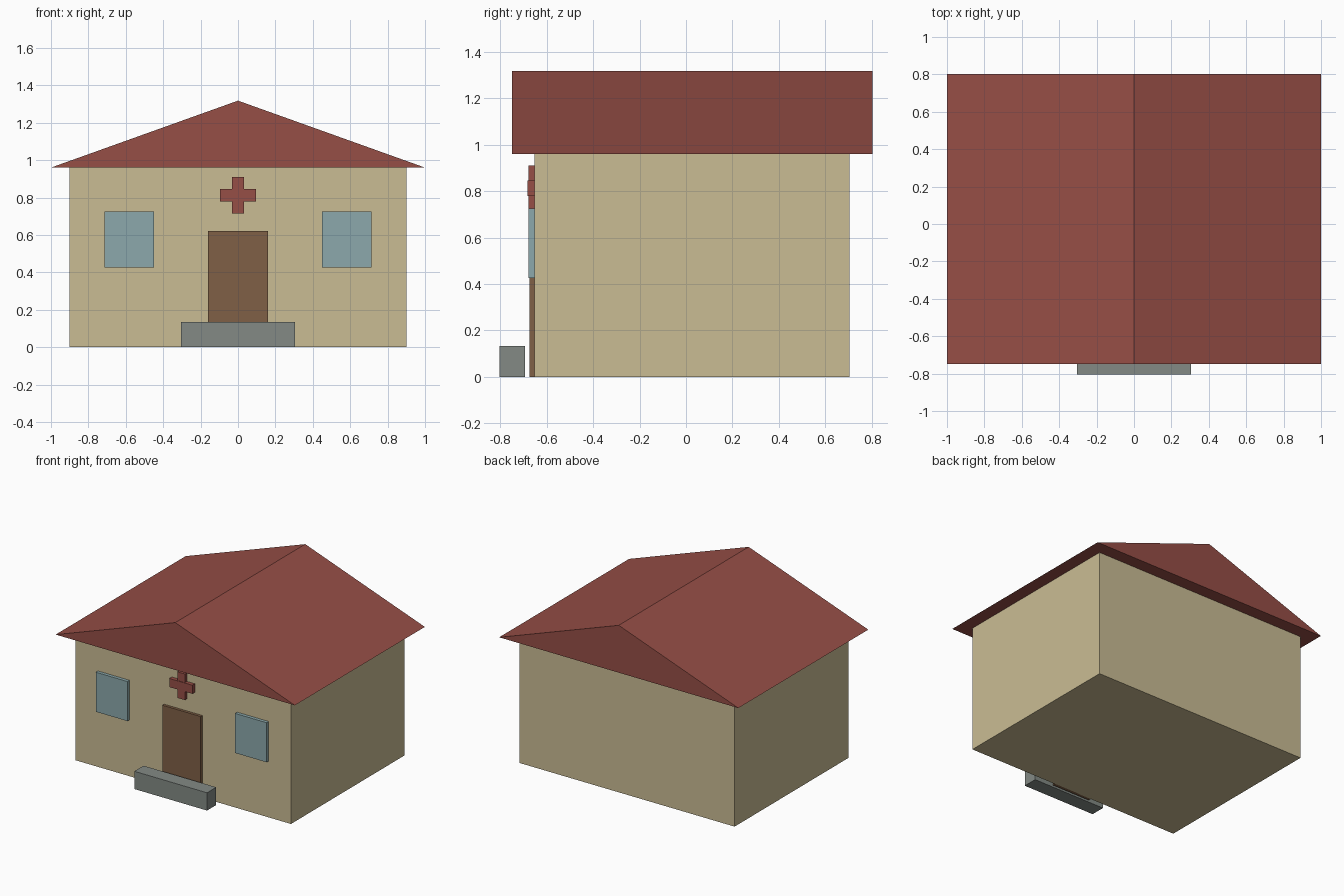
import bpy, bmesh

if "Cube" in bpy.data.objects:
    bpy.data.objects.remove(bpy.data.objects["Cube"])


def material(name, rgb):
    """Flat material from 0-255 display values, stored as linear."""
    lin = [((c / 255 + 0.055) / 1.055) ** 2.4 for c in rgb]
    m = bpy.data.materials.new(name)
    m.diffuse_color = (*lin, 1)
    m.use_nodes = True
    m.node_tree.nodes["Principled BSDF"].inputs["Base Color"].default_value = m.diffuse_color
    return m


sand = material("sand_wall", (202, 188, 148))
red = material("brick_red", (150, 78, 70))
glass = material("pale_blue_glass", (140, 169, 172))
wood = material("brown_wood", (128, 96, 70))
stone = material("grey_stone", (131, 138, 133))


def add_object(name, bm, mat):
    bmesh.ops.recalc_face_normals(bm, faces=bm.faces)
    me = bpy.data.meshes.new(name)
    bm.to_mesh(me)
    bm.free()
    me.materials.append(mat)
    ob = bpy.data.objects.new(name, me)
    bpy.context.collection.objects.link(ob)
    return ob


def extrude_profile(name, profile, y0, y1, mat):
    """Closed (x, z) profile extruded from y0 to y1."""
    bm = bmesh.new()
    face = bm.faces.new([bm.verts.new((x, y0, z)) for x, z in profile])
    ext = bmesh.ops.extrude_face_region(bm, geom=[face], use_keep_orig=True)
    verts = [g for g in ext["geom"] if isinstance(g, bmesh.types.BMVert)]
    bmesh.ops.translate(bm, verts=verts, vec=(0, y1 - y0, 0))
    return add_object(name, bm, mat)


def box(name, x0, x1, y0, y1, z0, z1, mat):
    return extrude_profile(name, [(x0, z0), (x1, z0), (x1, z1), (x0, z1)], y0, y1, mat)


# House body and gabled roof with a flat underside
box("walls", -0.9, 0.9, -0.653, 0.705, 0, 0.96, sand)
extrude_profile("roof", [(-1, 0.96), (1, 0.96), (0, 1.318)], -0.749, 0.803, red)

# Door and the stone step in front of it
box("door", -0.16, 0.16, -0.674, -0.65, 0, 0.622, wood)
box("step", -0.304, 0.304, -0.804, -0.694, 0, 0.134, stone)

# Mirrored pair of windows
for side, name in ((-1, "left_window"), (1, "right_window")):
    cx = side * 0.582
    box(name, cx - 0.132, cx + 0.132, -0.678, -0.65, 0.426, 0.725, glass)

# Red cross above the door
box("cross_upright", -0.031, 0.031, -0.679, -0.65, 0.714, 0.911, red)
box("cross_bar", -0.096, 0.096, -0.683, -0.65, 0.78, 0.845, red)
